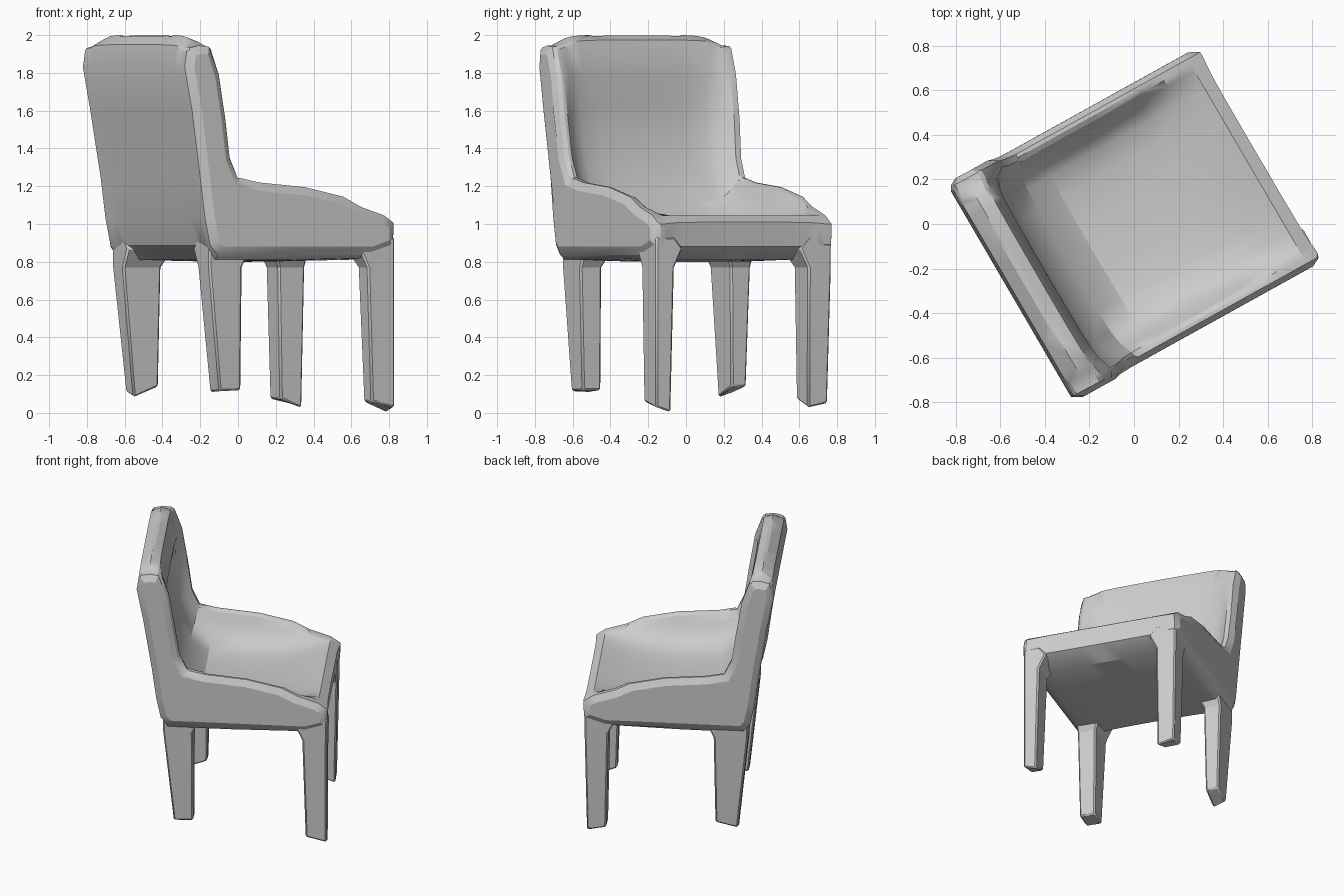
import bpy, bmesh, math
from mathutils import Matrix

cube = bpy.data.objects.get("Cube")
if cube:
    bpy.data.objects.remove(cube, do_unlink=True)

grey = bpy.data.materials.new("plain_grey")
grey.use_nodes = True
GREY = (0.6, 0.6, 0.6, 1)
grey.diffuse_color = GREY
bsdf = next(n for n in grey.node_tree.nodes if n.type == 'BSDF_PRINCIPLED')
bsdf.inputs["Base Color"].default_value = GREY

# The whole chair is turned about the vertical axis; locally +x is forward
TURN = Matrix.Rotation(math.radians(29), 4, 'Z')


def finish(name, bm, bevel, angle):
    bmesh.ops.transform(bm, matrix=TURN, verts=bm.verts)
    mesh = bpy.data.meshes.new(name)
    bm.to_mesh(mesh)
    bm.free()
    mesh.materials.append(grey)
    obj = bpy.data.objects.new(name, mesh)
    bpy.context.collection.objects.link(obj)
    mod = obj.modifiers.new("soft_edges", 'BEVEL')
    mod.width = bevel
    mod.segments = 1
    mod.limit_method = 'ANGLE'
    mod.angle_limit = math.radians(62)
    bpy.ops.object.select_all(action='DESELECT')
    obj.select_set(True)
    bpy.context.view_layer.objects.active = obj
    bpy.ops.object.shade_smooth_by_angle(angle=math.radians(angle))


def loft(bm, rings):
    loops = [[bm.verts.new(p) for p in ring] for ring in rings]
    for a, b in zip(loops, loops[1:]):
        for i in range(len(a)):
            j = (i + 1) % len(a)
            bm.faces.new((a[i], a[j], b[j], b[i]))
    caps = [bm.faces.new(loops[0]), bm.faces.new(loops[-1])]
    bmesh.ops.recalc_face_normals(bm, faces=bm.faces)
    return caps


# Side profiles (forward, height) of the shell: through the middle and at the arms
MIDDLE = [(0, .8), (-.36, .81), (-.45, .89), (-.495, 1.03), (-.53, 1.25), (-.59, 1.6),
          (-.635, 1.83), (-.62, 1.95), (-.55, 2.005), (-.49, 1.975), (-.45, 1.79),
          (-.495, 1.62), (-.43, 1.3), (-.34, 1.1), (-.22, 1.0), (0, .975),
          (.27, .985), (.45, 1.01), (.58, 1.045), (.635, 1.01), (.625, .88), (.5, .81)]
ARM = [(0, .81), (-.43, .81), (-.475, .89), (-.505, 1.03), (-.535, 1.25), (-.59, 1.6),
       (-.635, 1.83), (-.62, 1.93), (-.55, 1.945), (-.475, 1.94), (-.42, 1.79),
       (-.38, 1.55), (-.35, 1.35), (-.3, 1.245), (-.18, 1.22), (.1, 1.195),
       (.33, 1.145), (.44, 1.09), (.58, 1.045), (.645, 1.0), (.64, .88), (.5, .82)]

# Backrest, arms and seat as one lofted shell with pillowed sides
HALF = 0.53
half_steps = [(0, 0), (.25, .01), (.5, .05), (.7, .16), (.8, .35), (.88, .68), (.94, 1), (1, 1)]
steps = [(-t, w) for t, w in reversed(half_steps[1:])] + half_steps
rings = []
for t, w in steps:
    ring = []
    for (mu, mz), (au, az) in zip(MIDDLE, ARM):
        u, z = mu + (au - mu) * w - .012 * t, mz + (az - mz) * w
        flare = .012 * min(1, max(0, (z - 1.25) / .3))
        if abs(t) == 1:
            z = max(z, .835)
        ring.append((u, t * (HALF + flare), z))
    rings.append(ring)
bm = bmesh.new()
sides = loft(bm, rings)
bmesh.ops.inset_individual(bm, faces=sides, thickness=.045, depth=.025, use_even_offset=True)
finish("seat_shell", bm, 0.015, 28)


# Tapered legs, flared where they meet the seat, with slanted feet;
# each level gives its outer corner and its size towards the middle
def leg(name, top, foot, low, slant):
    (tu, tv, tsu, tsv), (fu, fv, fsu, fsv) = top, foot
    flare = (tu, tv, tsu + .05, tsv + .05)
    rings = []
    for (u, v, su, sv), z, tilt in ((foot, low, slant), (top, .77, 0), (flare, .87, 0),
                                    (top, .93, 0)):
        iu, iv = u - math.copysign(su, u), v - math.copysign(sv, v)
        rings.append([(u, v, z + tilt * .5), (iu, v, z + tilt),
                      (iu, iv, z + tilt), (u, iv, z)])
    bm = bmesh.new()
    loft(bm, rings)
    finish(name, bm, 0.01, 20)


leg("front_right_leg", (.652, -.54, .165, .11), (.65, -.54, .14, .09), 0, .06)
leg("front_left_leg", (.625, .535, .16, .14), (.61, .52, .13, .12), .025, .05)
leg("back_right_leg", (-.45, -.5, .2, .13), (-.38, -.485, .13, .11), .11, .01)
leg("back_left_leg", (-.47, .525, .23, .12), (-.4, .505, .15, .09), .08, .06)
